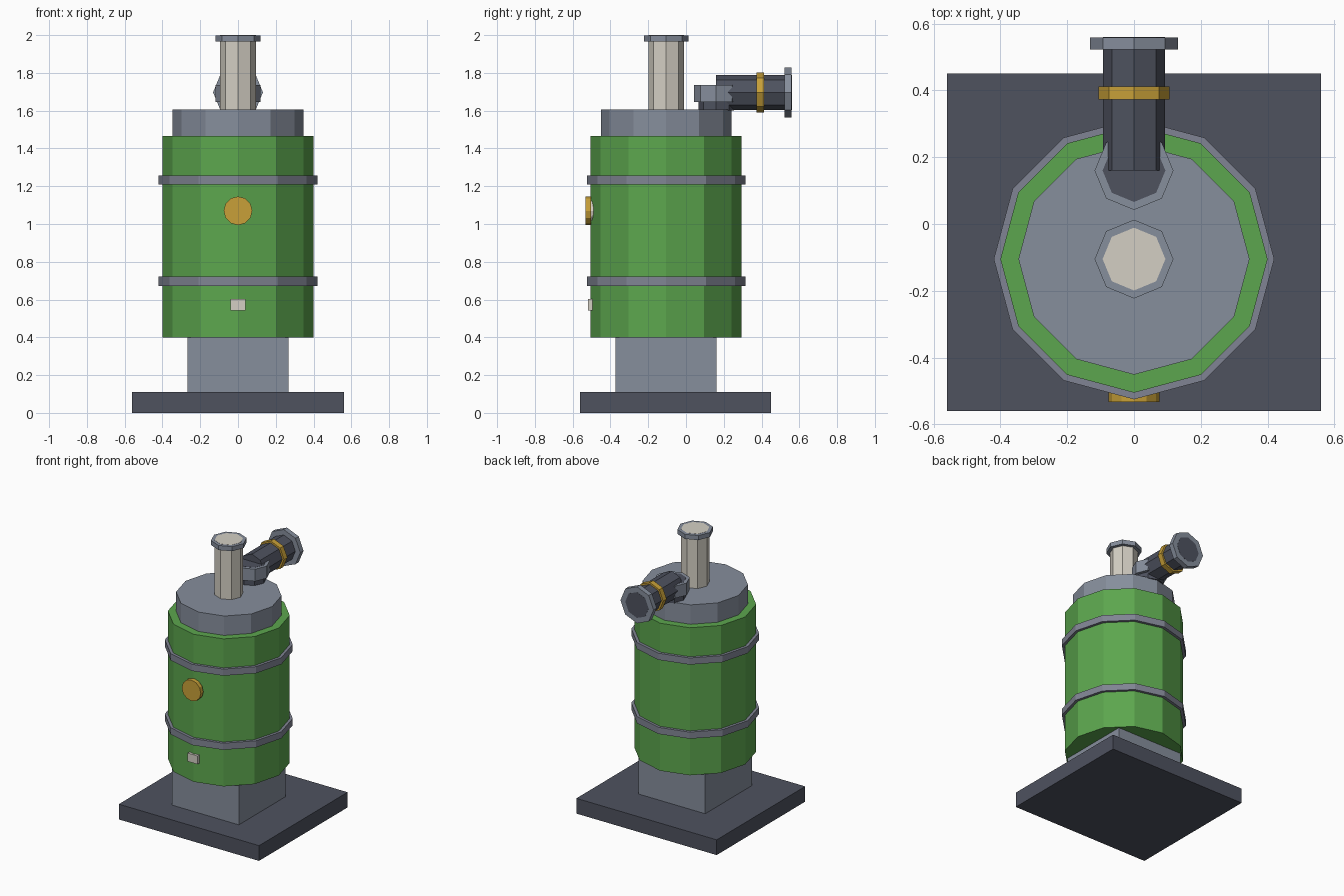
import bpy
from math import pi
from mathutils import Vector

cube = bpy.data.objects.get("Cube")
if cube:
    bpy.data.objects.remove(cube, do_unlink=True)


def material(name, *rgb):
    linear = [((c / 255 + 0.055) / 1.055) ** 2.4 for c in rgb] + [1]
    mat = bpy.data.materials.new(name)
    mat.use_nodes = True
    mat.diffuse_color = linear
    mat.node_tree.nodes["Principled BSDF"].inputs["Base Color"].default_value = linear
    return mat


green = material("green paint", 92, 166, 78)
grey = material("blue grey metal", 134, 142, 156)
steel = material("band steel", 128, 132, 147)
dark = material("dark iron", 78, 82, 95)
brass = material("brass", 200, 160, 56)
cream = material("cream", 212, 207, 196)

AXIS_Y = -0.105  # depth of the vessel's centre line


def finish(name, mat):
    obj = bpy.context.object
    obj.name = name
    obj.data.materials.append(mat)
    return obj


def box(name, mat, low, high):
    low, high = Vector(low), Vector(high)
    bpy.ops.mesh.primitive_cube_add(size=1, location=(low + high) / 2)
    obj = finish(name, mat)
    obj.scale = high - low
    bpy.ops.object.transform_apply(location=False, rotation=False, scale=True)


def upright(name, mat, sides, radius, bottom, top, y=AXIS_Y):
    bpy.ops.mesh.primitive_cylinder_add(
        vertices=sides, radius=radius, depth=top - bottom,
        location=(0, y, (bottom + top) / 2))
    finish(name, mat)


def lying(name, mat, sides, radius, front, back, z):
    bpy.ops.mesh.primitive_cylinder_add(
        vertices=sides, radius=radius, depth=back - front,
        location=(0, (front + back) / 2, z), rotation=(pi / 2, 0, 0))
    finish(name, mat)


# Base and pedestal
box("base_plate", dark, (-0.56, -0.56, 0), (0.56, 0.45, 0.11))
box("pedestal", grey, (-0.267, -0.372, 0.11), (0.267, 0.162, 0.41))

# Vessel with lid and hoops
upright("vessel", green, 12, 0.4, 0.4, 1.465)
upright("lid", grey, 12, 0.346, 1.46, 1.605)
for label, z in (("lower", 0.697), ("upper", 1.232)):
    upright(label + "_hoop", steel, 12, 0.42, z - 0.024, z + 0.024)

# Upright pipe and its collar
upright("pipe", cream, 8, 0.094, 1.6, 2.0)
upright("pipe_collar", grey, 8, 0.118, 1.966, 1.999)

# Rear outlet: riser, collar, horizontal pipe, ring and end flange
PIPE_Z = 1.697
upright("outlet_riser", dark, 8, 0.094, 1.6, 1.736, 0.16)
upright("outlet_collar", grey, 8, 0.118, 1.647, 1.735, 0.16)
lying("outlet_pipe", dark, 8, 0.093, 0.16, 0.56, PIPE_Z)
lying("outlet_ring", brass, 8, 0.106, 0.373, 0.412, PIPE_Z)
lying("outlet_flange", grey, 8, 0.132, 0.522, 0.559, PIPE_Z)

# Front gauge and label plate
lying("gauge_back", cream, 12, 0.058, -0.508, -0.485, 1.07)
lying("gauge", brass, 12, 0.076, -0.533, -0.503, 1.07)
box("label_plate", cream, (-0.04, -0.518, 0.542), (0.04, -0.495, 0.602))
